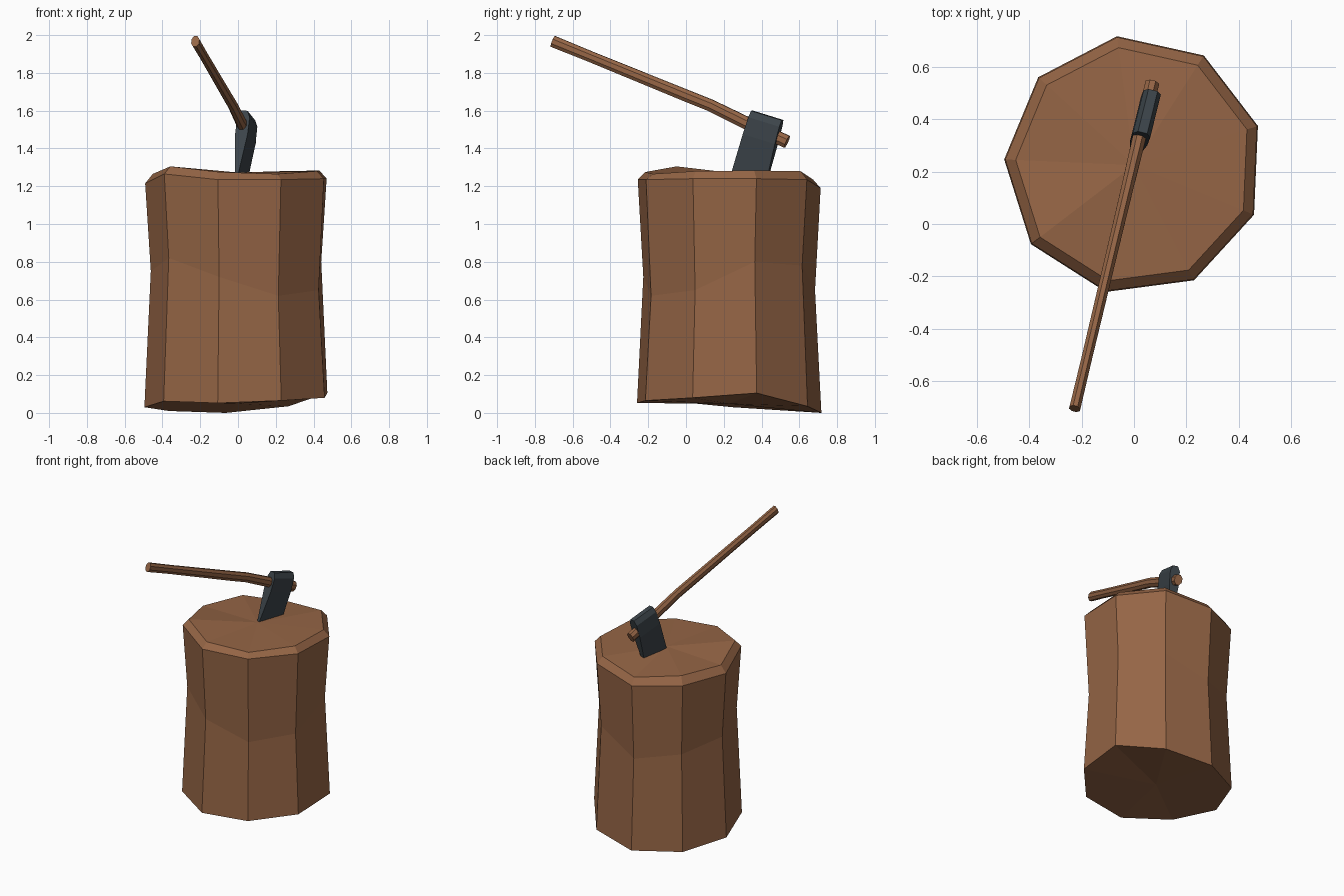
import bpy, bmesh, math
from mathutils import Vector

if "Cube" in bpy.data.objects:
    bpy.data.objects.remove(bpy.data.objects["Cube"])


def material(name, rgb):
    m = bpy.data.materials.new(name)
    m.diffuse_color = (*rgb, 1)
    m.use_nodes = True
    m.node_tree.nodes["Principled BSDF"].inputs["Base Color"].default_value = m.diffuse_color
    return m


WOOD = material("brown wood", (0.30, 0.130, 0.060))
STEEL = material("dark steel", (0.045, 0.058, 0.068))


def loft(name, rings, mat):
    """Skin a list of closed rings and cap both ends."""
    bm = bmesh.new()
    vs = [[bm.verts.new(p) for p in r] for r in rings]
    n = len(vs[0])
    for a, b in zip(vs, vs[1:]):
        for i in range(n):
            j = (i + 1) % n
            bm.faces.new((a[i], a[j], b[j], b[i]))
    for ring in (vs[0], vs[-1]):
        # fan caps, since the rims are uneven
        c = bm.verts.new(sum((v.co for v in ring), Vector()) / n)
        for i in range(n):
            bm.faces.new((ring[i], ring[(i + 1) % n], c))
    bmesh.ops.recalc_face_normals(bm, faces=bm.faces)
    me = bpy.data.meshes.new(name)
    bm.to_mesh(me)
    bm.free()
    me.materials.append(mat)
    ob = bpy.data.objects.new(name, me)
    bpy.context.collection.objects.link(ob)
    return ob


# Chopping stump: nine-sided, waisted, with uneven rims
CENTRE_Y = 0.225


def stump_ring(radius, heights):
    ring = []
    for i, z in enumerate(heights):
        a = math.radians(97.5 - 40 * i)
        ring.append(Vector((radius * math.cos(a), CENTRE_Y + radius * math.sin(a), z)))
    return ring


loft("stump", [
    stump_ring(0.496, (0.0, 0.035, 0.105, 0.08, 0.065, 0.052, 0.062, 0.03, 0.01)),
    stump_ring(0.462, (0.65, 0.78, 0.80, 0.65, 0.62, 0.72, 0.82, 0.75, 0.70)),
    stump_ring(0.492, (1.19, 1.235, 1.24, 1.24, 1.235, 1.235, 1.265, 1.215, 1.21)),
    stump_ring(0.452, (1.235, 1.28, 1.283, 1.28, 1.265, 1.275, 1.305, 1.265, 1.265)),
], WOOD)

# Axe handle: oval eight-sided bar following a gentle curve (y, z, half width, half height)
path = [(-0.705, 1.967, 0.023, 0.033), (-0.52, 1.892, 0.022, 0.031),
        (0.0, 1.68, 0.024, 0.034), (0.13, 1.628, 0.025, 0.034),
        (0.34, 1.525, 0.028, 0.036), (0.535, 1.435, 0.029, 0.037)]
pts = [Vector((-0.225 + (y + 0.70) * 0.238, y, z)) for y, z, _, _ in path]
rings = []
for k, p in enumerate(pts):
    t = (pts[min(k + 1, len(pts) - 1)] - pts[max(k - 1, 0)]).normalized()
    side = t.cross(Vector((0, 0, 1))).normalized()
    up = side.cross(t)
    w, h = path[k][2:]
    rings.append([p + side * w * math.cos(a) + up * h * math.sin(a)
                  for a in (math.radians(22.5 + 45 * i) for i in range(8))])
loft("axe_handle", rings, WOOD)

# Axe head: wedge profile (half thickness, depth) swept along the handle
top = Vector((0.053, 0.43, 1.575))
along = Vector((0.040, 0.162, -0.050))
down = Vector((-0.035, -0.09, -0.31)).normalized()
side = along.cross(down).normalized()
half = [(0.018, 0.0), (0.034, 0.035), (0.034, 0.13), (0.004, 0.40)]
profile = half + [(-s, d) for s, d in reversed(half)]
loft("axe_head", [[top + along * e + side * s + down * d + along * e * 0.15 * d / 0.4
                   for s, d in profile] for e in (-0.5, 0.5)], STEEL)
